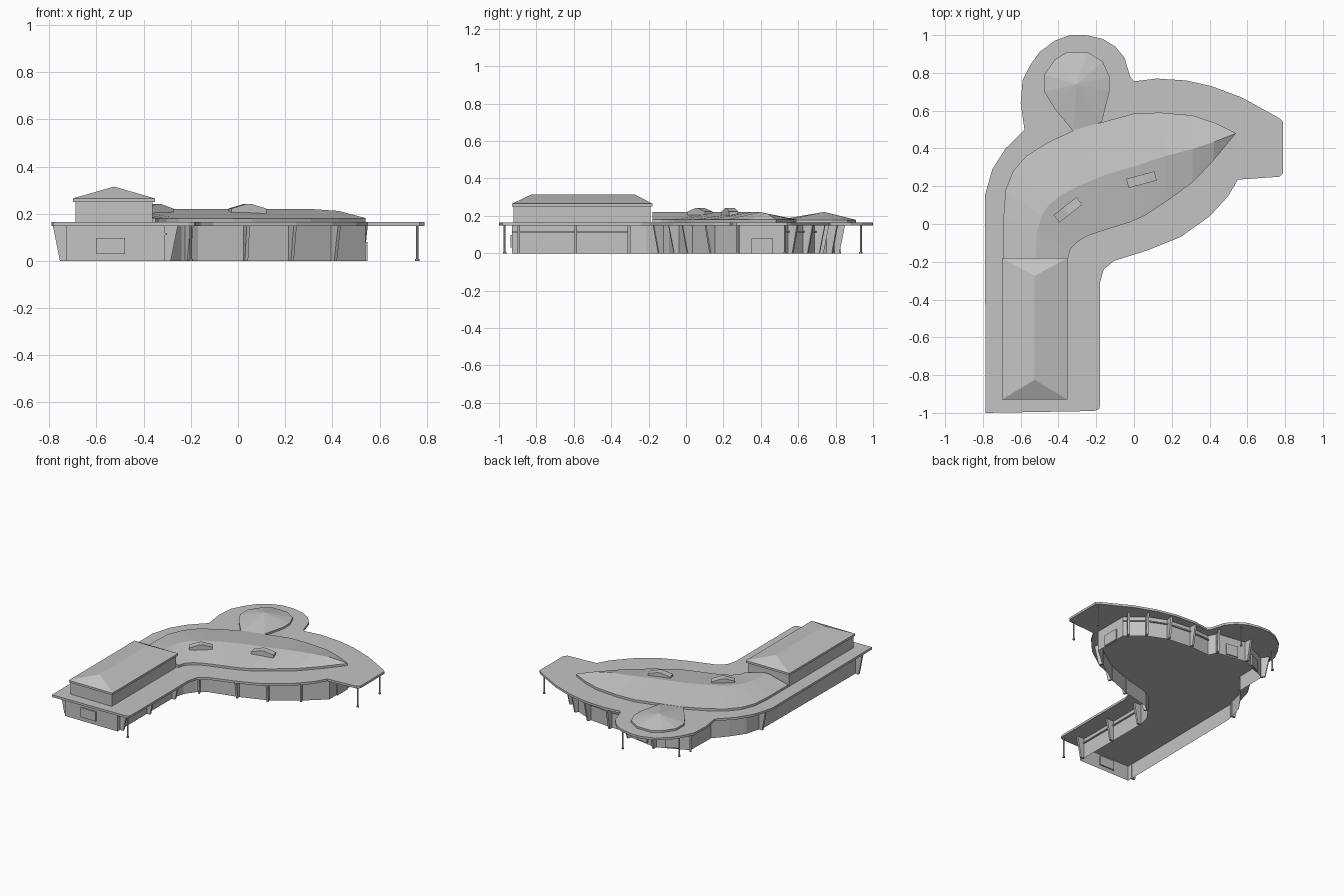
import bpy, bmesh, math
from mathutils import Vector

cube = bpy.data.objects.get("Cube")
if cube:
    bpy.data.objects.remove(cube, do_unlink=True)

grey = bpy.data.materials.new("plain grey")
grey.use_nodes = True
tone = (0.55, 0.55, 0.55, 1)
grey.diffuse_color = tone
grey.node_tree.nodes["Principled BSDF"].inputs["Base Color"].default_value = tone


def finish(name, bm):
    bmesh.ops.remove_doubles(bm, verts=bm.verts, dist=0.0005)
    bmesh.ops.recalc_face_normals(bm, faces=bm.faces)
    mesh = bpy.data.meshes.new(name)
    bm.to_mesh(mesh)
    bm.free()
    mesh.materials.append(grey)
    obj = bpy.data.objects.new(name, mesh)
    bpy.context.collection.objects.link(obj)
    return obj


def add_ring(bm, outline, low, high):
    """Upright band around a closed outline; returns lower and upper loops."""
    loops = [[bm.verts.new((x, y, z)) for x, y in outline] for z in (low, high)]
    count = len(outline)
    for i in range(count):
        j = (i + 1) % count
        bm.faces.new((loops[0][i], loops[0][j], loops[1][j], loops[1][i]))
    return loops


def slab(name, outline, low, high):
    bm = bmesh.new()
    for loop in add_ring(bm, outline, low, high):
        bm.faces.new(loop)
    return finish(name, bm)


def prism(name, profile, origin, along, thickness):
    """Extrude an upright (distance, height) profile sideways, centred on its plane."""
    bm = bmesh.new()
    out = Vector(along).normalized()
    side = Vector((-out.y, out.x)) * thickness / 2
    caps = []
    for sign in (-1, 1):
        flat = [Vector(origin) + out * d + side * sign for d, z in profile]
        caps.append([bm.verts.new((p.x, p.y, z)) for p, (d, z) in zip(flat, profile)])
        bm.faces.new(caps[-1])
    for i in range(len(profile)):
        j = (i + 1) % len(profile)
        bm.faces.new((caps[0][i], caps[0][j], caps[1][j], caps[1][i]))
    return finish(name, bm)


def panel(name, start, end, low, high, thickness):
    a, b = Vector(start), Vector(end)
    length = (b - a).length
    profile = [(0, low), (length, low), (length, high), (0, high)]
    return prism(name, profile, a, b - a, thickness)


# Broad flat canopy
canopy = [(-.785, -1), (-.21, -.99), (-.185, -.98), (-.18, -.96), (-.18, -.31),
          (-.16, -.24), (-.105, -.195), (.07, -.14), (.245, -.07), (.4, .04), (.5, .15),
          (.55, .235), (.77, .25), (.79, .27), (.79, .54), (.77, .56), (.57, .67),
          (.41, .73), (.275, .76), (.12, .77), (0, .755), (-.02, .78), (-.05, .88),
          (-.1, .94), (-.165, .98), (-.255, 1), (-.34, 1), (-.42, .97), (-.5, .91),
          (-.55, .84), (-.59, .76), (-.6, .64), (-.58, .5), (-.68, .4), (-.75, .29),
          (-.79, .15)]
slab("canopy", canopy, .148, .164)

# Ground floor walls, open underneath, with a ceiling below the canopy
wing = [(-.73, -.93), (-.31, -.93), (-.31, -.3)]
south = [(-.29, -.21), (-.24, -.14), (-.17, -.09), (.03, -.04), (.22, .03), (.4, .15), (.54, .27)]
north = [(.54, .53), (.42, .63), (.28, .69), (.1, .71), (-.06, .7)]
pavilion = [(-.09, .76), (-.31, .795), (-.525, .7)]
west = [(-.53, .47), (-.61, .38), (-.68, .28), (-.72, .13)]
walls = wing + south + north + pavilion + west
ceiling = .11
bm = bmesh.new()
bm.faces.new(add_ring(bm, walls, 0, ceiling)[1])
add_ring(bm, walls, ceiling, .149)
finish("ground_floor_walls", bm)

# Rail along the east side of the wing and the north walls
for run in (wing[1:], north):
    for a, b in zip(run, run[1:]):
        panel("wall_rail", a, b, ceiling, .118, .02)

# Buttress fins that lean outwards
fin_profile = [(-.005, 0), (.025, 0), (.055, .149), (-.005, .149)]
fins = [((-.31, y), (1, 0)) for y in (-.895, -.59, -.305)]
fins += [((-.73, -.895), (-1, 0)), ((-.71, .17), (-1, .15))]
fins += [((-.22, -.125), (.5, -1)), ((.03, -.04), (.25, -1)), ((.22, .03), (.45, -1)),
         ((.4, .15), (.65, -1)), ((.515, .55), (.5, .8)), ((.42, .63), (.5, 1)),
         ((.28, .69), (.25, 1)), ((.1, .71), (0, 1)), ((-.09, .76), (.5, 1)),
         ((-.31, .795), (0, 1)), ((-.525, .7), (-.6, .8))]
for origin, out in fins:
    prism("wall_fin", fin_profile, origin, out, .014)

# Thin posts with foot plates
for x, y in ((-.2, -.97), (.76, .28), (.76, .53), (-.15, .935), (-.52, .82)):
    bm = bmesh.new()
    for radius, low, high in ((.005, 0, .149), (.009, 0, .008)):
        circle = [(x + radius * math.cos(k * math.pi / 4), y + radius * math.sin(k * math.pi / 4))
                  for k in range(8)]
        for loop in add_ring(bm, circle, low, high):
            bm.faces.new(loop)
    finish("canopy_post", bm)

# Doors and window set through the walls
panel("front_window", (-.6, -.93), (-.48, -.93), .03, .098, .018)
panel("end_door", (.54, .35), (.54, .465), 0, .08, .018)
for a, b in zip(pavilion, pavilion[1:]):
    start, end = Vector(a), Vector(b)
    panel("pavilion_door", start.lerp(end, .3), start.lerp(end, .7), .01, .09, .018)

# Curved main roof: two slopes meeting on a ridge that falls to the tip
outer = [(-.69, -.18), (-.69, .05), (-.68, .18), (-.64, .28), (-.57, .36), (-.46, .43),
         (-.31, .5), (0, .585), (.14, .59), (.31, .575), (.43, .535), (.54, .48)]
inner = [(-.35, -.18), (-.335, -.13), (-.3, -.095), (-.25, -.065), (-.18, -.04), (-.1, -.015),
         (-.02, .01), (.06, .045), (.18, .125), (.31, .22), (.42, .335), (.54, .48)]
eave, ridge_z = .18, .221
bm = bmesh.new()
rows = []
for k, (a, b) in enumerate(zip(outer, inner)):
    mid = (Vector(a) + Vector(b)) / 2
    top = {11: eave + .002, 10: .212, 9: .22}.get(k, ridge_z)
    rows.append([bm.verts.new(p) for p in ((*a, .16), (*a, eave), (*mid, top),
                                           (*b, eave), (*b, .16))])
for r, s in zip(rows, rows[1:]):
    for i in range(4):
        bm.faces.new((r[i], r[i + 1], s[i + 1], s[i]))
bm.faces.new(rows[0])
finish("curved_roof", bm)

# Pavilion roof: faceted cone over a teardrop outline
drop = [(-.32, .49), (-.42, .61), (-.475, .7), (-.475, .79), (-.42, .87), (-.355, .91),
        (-.245, .91), (-.165, .86), (-.13, .78), (-.13, .7), (-.17, .54)]
bm = bmesh.new()
rim = add_ring(bm, drop, .16, .178)[1]
apex = bm.verts.new((-.305, .74, .221))
for a, b in zip(rim, rim[1:] + rim[:1]):
    bm.faces.new((a, b, apex))
finish("pavilion_roof", bm)


# Raised hall over the wing, with a hipped roof
def rectangle(x0, x1, y0, y1):
    return [(x0, y0), (x1, y0), (x1, y1), (x0, y1)]


slab("hall_walls", rectangle(-.69, -.362, -.922, -.19), .16, .253)
bm = bmesh.new()
base, rim = add_ring(bm, rectangle(-.7, -.352, -.93, -.18), .25, .265)
bm.faces.new(base)
front_peak = bm.verts.new((-.526, -.825, .315))
back_peak = bm.verts.new((-.526, -.275, .315))
bm.faces.new((rim[0], rim[1], front_peak))
bm.faces.new((rim[1], rim[2], back_peak, front_peak))
bm.faces.new((rim[2], rim[3], back_peak))
bm.faces.new((rim[3], rim[0], front_peak, back_peak))
finish("hall_roof", bm)

# Gabled skylights on the curved roof
gable = [(-.077, .19), (.077, .19), (.077, .222), (.012, .241), (-.012, .241), (-.077, .222)]
for centre, degrees in (((.04, .235), 15), ((-.35, .075), 38)):
    angle = math.radians(degrees)
    prism("skylight", gable, centre, (math.cos(angle), math.sin(angle)), .05)
